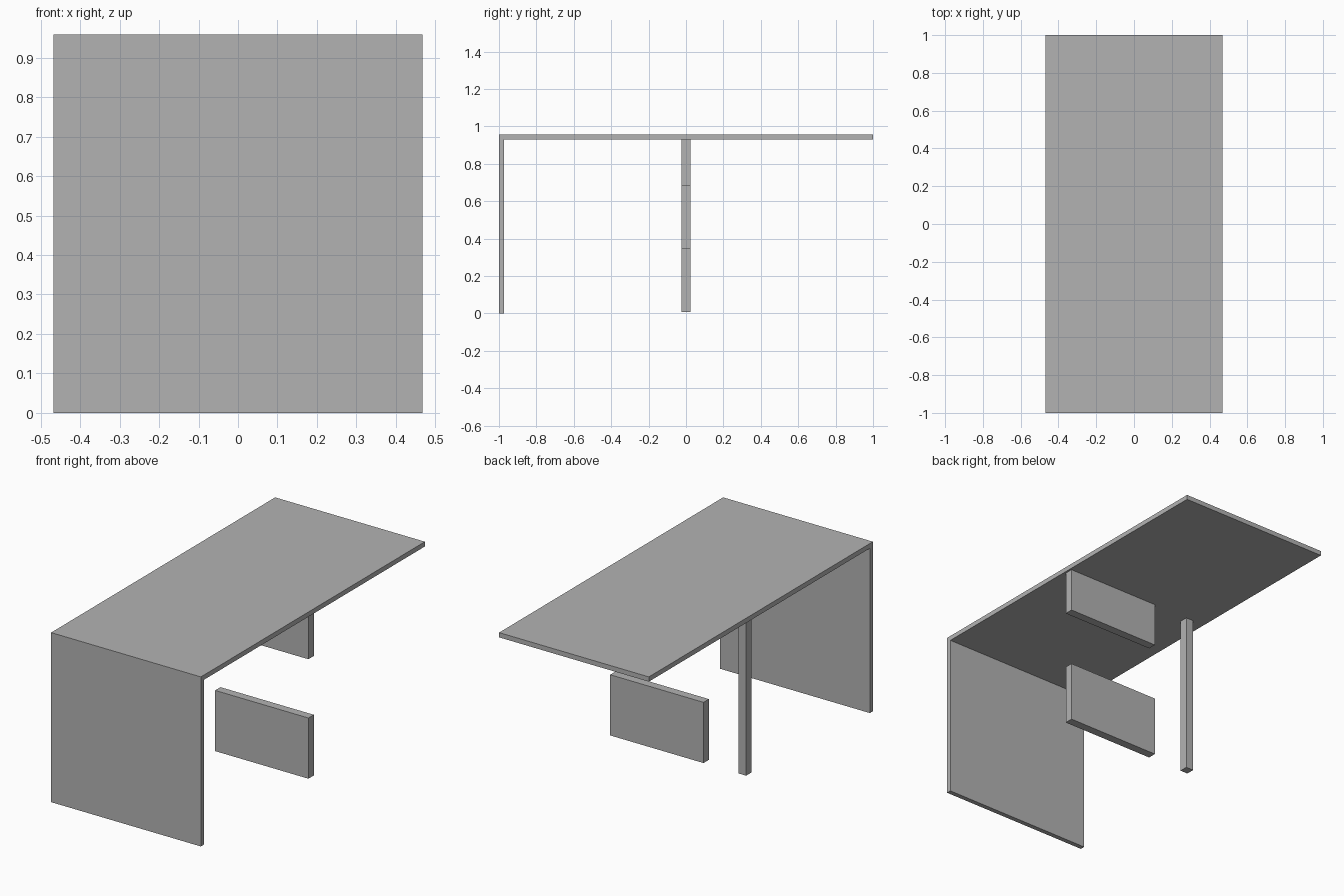
import bpy
import bmesh

cube = bpy.data.objects.get("Cube")
if cube:
    bpy.data.objects.remove(cube, do_unlink=True)

# Single flat grey
grey = bpy.data.materials.new("plain_grey")
grey.use_nodes = True
colour = (0.45, 0.45, 0.45, 1.0)
grey.diffuse_color = colour
grey.node_tree.nodes["Principled BSDF"].inputs["Base Color"].default_value = colour


def extrude_x(name, profile, x0, x1):
    """Solid made by sweeping a (y, z) profile from x0 to x1."""
    bm = bmesh.new()
    face = bm.faces.new([bm.verts.new((x0, y, z)) for y, z in profile])
    swept = bmesh.ops.extrude_face_region(bm, geom=[face])["geom"]
    verts = [v for v in swept if isinstance(v, bmesh.types.BMVert)]
    bmesh.ops.translate(bm, verts=verts, vec=(x1 - x0, 0, 0))
    bmesh.ops.recalc_face_normals(bm, faces=bm.faces)
    mesh = bpy.data.meshes.new(name)
    bm.to_mesh(mesh)
    bm.free()
    mesh.materials.append(grey)
    obj = bpy.data.objects.new(name, mesh)
    bpy.context.collection.objects.link(obj)
    return obj


def upright(name, x0, x1, z0, z1, half=0.024):
    """Box standing on the centre line of the desk."""
    profile = [(-half, z0), (half, z0), (half, z1), (-half, z1)]
    return extrude_x(name, profile, x0, x1)


HALF_W, HEIGHT, THICK = 0.468, 0.958, 0.027
UNDER = HEIGHT - THICK

# Desk top folding down into the front panel
extrude_x("top_and_front_panel",
          [(-1, 0), (-1 + THICK, 0), (-1 + THICK, UNDER),
           (1, UNDER), (1, HEIGHT), (-1, HEIGHT)], -HALF_W, HALF_W)

# Centre supports: slim post beside two stacked boards
upright("post", -0.393, -0.346, 0.007, UNDER)
upright("lower_board", -0.126, 0.457, 0.007, 0.35)
upright("upper_board", -0.126, 0.457, 0.682, UNDER)
